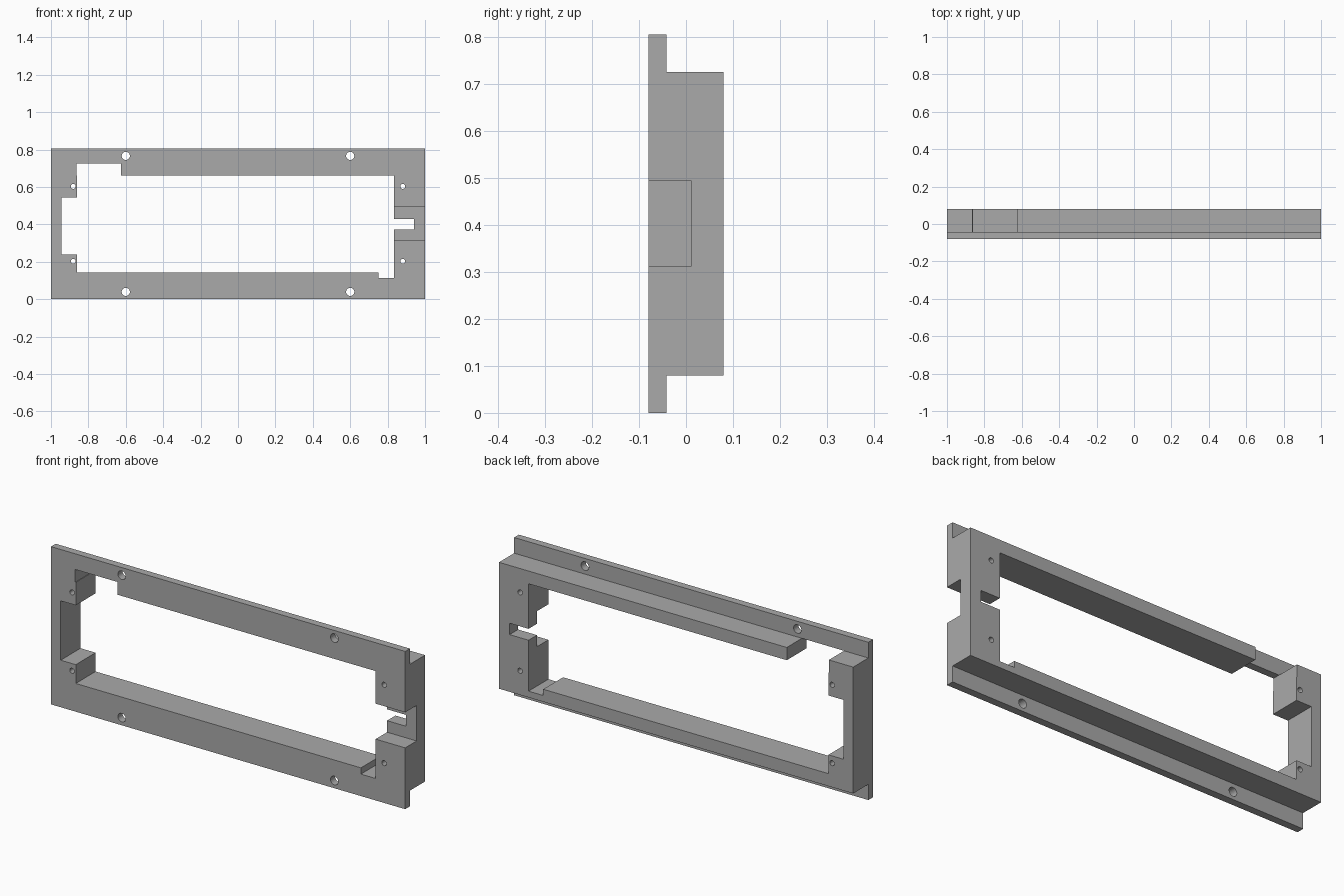
import bpy
import bmesh
from mathutils import Vector

if "Cube" in bpy.data.objects:
    bpy.data.objects.remove(bpy.data.objects["Cube"], do_unlink=True)

grey = bpy.data.materials.new("plain grey")
grey.use_nodes = True
colour = (0.4, 0.4, 0.4, 1)
grey.diffuse_color = colour
grey.node_tree.nodes["Principled BSDF"].inputs["Base Color"].default_value = colour


def prism(name, points, offset):
    """Extrude a closed outline of 3D points along an offset."""
    bm = bmesh.new()
    face = bm.faces.new([bm.verts.new(p) for p in points])
    result = bmesh.ops.extrude_face_region(bm, geom=[face])
    moved = [v for v in result["geom"] if isinstance(v, bmesh.types.BMVert)]
    bmesh.ops.translate(bm, verts=moved, vec=Vector(offset))
    bmesh.ops.recalc_face_normals(bm, faces=bm.faces)
    mesh = bpy.data.meshes.new(name)
    bm.to_mesh(mesh)
    bm.free()
    mesh.materials.append(grey)
    obj = bpy.data.objects.new(name, mesh)
    bpy.context.collection.objects.link(obj)
    return obj


def cut(target, cutter):
    """Subtract the cutter from the target and discard it."""
    cutter.hide_render = True
    mod = target.modifiers.new("cut", "BOOLEAN")
    mod.operation = "DIFFERENCE"
    mod.solver = "EXACT"
    mod.object = cutter
    bpy.context.view_layer.objects.active = target
    bpy.ops.object.modifier_apply(modifier=mod.name)
    bpy.data.objects.remove(cutter, do_unlink=True)


def through(name, outline, y0=-0.2, y1=0.2):
    """Prism running front to back from an x, z outline."""
    return prism(name, [(x, y0, z) for x, z in outline], (0, y1 - y0, 0))


def rect(x0, x1, z0, z1):
    return [(x0, z0), (x1, z0), (x1, z1), (x0, z1)]


# Frame: thin front flange with a deeper body behind it
FRONT, STEP, BACK = -0.08, -0.042, 0.08
LOW, HIGH, TOP = 0.08, 0.725, 0.805
section = [(FRONT, 0), (STEP, 0), (STEP, LOW), (BACK, LOW),
           (BACK, HIGH), (STEP, HIGH), (STEP, TOP), (FRONT, TOP)]
frame = prism("bezel_frame", [(-1, y, z) for y, z in section], (2, 0, 0))

# Stepped window with corner reliefs and side notches
window = [(-0.86, 0.144), (0.75, 0.144), (0.75, 0.112), (0.833, 0.112),
          (0.833, 0.372), (0.94, 0.372), (0.94, 0.43), (0.833, 0.43),
          (0.833, 0.66), (-0.625, 0.66), (-0.625, HIGH), (-0.863, HIGH),
          (-0.863, 0.66), (-0.86, 0.66), (-0.86, 0.543), (-0.945, 0.543),
          (-0.945, 0.24), (-0.86, 0.24)]
cut(frame, through("window_cutter", window))

# Recess across the front of the left end
cut(frame, through("recess_cutter", rect(0.7, 1.1, 0.313, 0.494), -0.2, 0.012))


# Screw holes in the flange and the end blocks
def drill(x, z, radius):
    bpy.ops.mesh.primitive_cylinder_add(
        vertices=24, radius=radius, depth=0.5, location=(x, 0, z),
        rotation=(1.570796, 0, 0))
    cutter = bpy.context.object
    cutter.data.materials.append(grey)
    cut(frame, cutter)


for side in (-1, 1):
    for z in (0.039, 0.766):
        drill(side * 0.6, z, 0.022)
    for z in (0.203, 0.603):
        drill(side * 0.881, z, 0.013)
